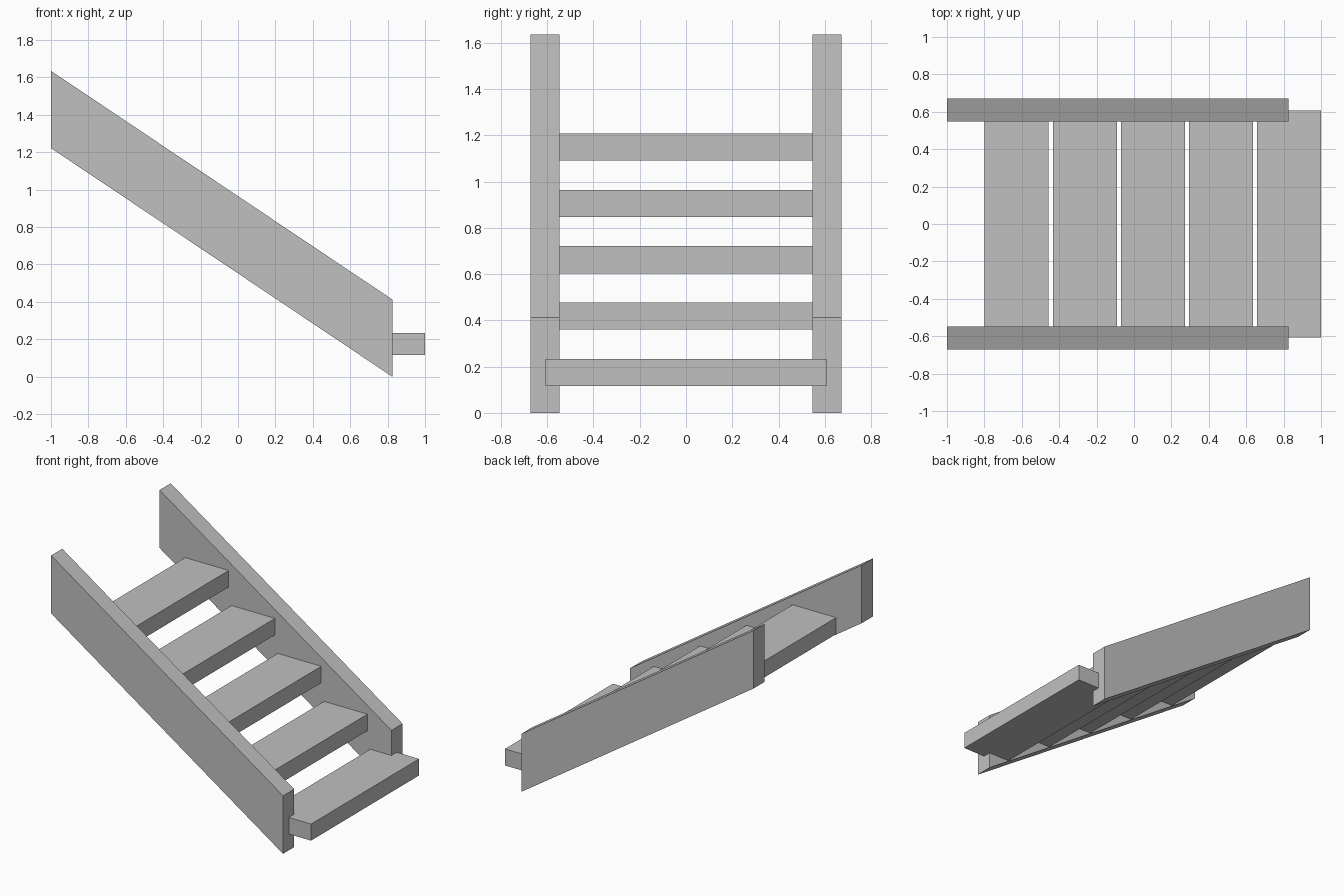
import bpy

if "Cube" in bpy.data.objects:
    bpy.data.objects.remove(bpy.data.objects["Cube"])

grey = bpy.data.materials.new("plain grey")
grey.diffuse_color = (0.53, 0.53, 0.53, 1)
grey.use_nodes = True
grey.node_tree.nodes["Principled BSDF"].inputs["Base Color"].default_value = grey.diffuse_color

INNER, OUTER = 0.547, 0.672      # stringer faces across the stair
RUN, RISE = 0.364, 0.2435        # spacing between treads
DEPTH, THICK = 0.342, 0.118      # tread size
FOOT_X = 0.825                   # front end of the stringers


def prism(name, outline, offset):
    """Extrude a closed outline of 3D points along an offset vector."""
    n = len(outline)
    verts = list(outline) + [tuple(a + b for a, b in zip(p, offset)) for p in outline]
    faces = [tuple(reversed(range(n))), tuple(range(n, 2 * n))]
    faces += [(i, (i + 1) % n, n + (i + 1) % n, n + i) for i in range(n)]
    mesh = bpy.data.meshes.new(name)
    mesh.from_pydata(verts, [], faces)
    mesh.materials.append(grey)
    obj = bpy.data.objects.new(name, mesh)
    bpy.context.collection.objects.link(obj)
    return obj


# Sloping side stringers with plumb-cut ends
slope = [(-1, 1.222), (-1, 1.635), (FOOT_X, 0.413), (FOOT_X, 0)]
for name, y in (("front_stringer", -OUTER), ("back_stringer", INNER)):
    prism(name, [(x, y, z) for x, z in slope], (0, OUTER - INNER, 0))

# Plain treads between the stringers
for i in range(1, 5):
    x1 = 1 - i * RUN
    x0 = x1 - DEPTH
    z = 0.116 + i * RISE
    prism(f"tread_{i + 1}",
          [(x0, -INNER, z), (x1, -INNER, z), (x1, INNER, z), (x0, INNER, z)],
          (0, 0, THICK))

# Bottom tread, notched around the stringer ends
half = [(1 - DEPTH, INNER), (FOOT_X, INNER), (FOOT_X, 0.607), (1, 0.607)]
plan = [(x, -y) for x, y in half] + half[::-1]
prism("bottom_tread", [(x, y, 0.116) for x, y in plan], (0, 0, THICK))
